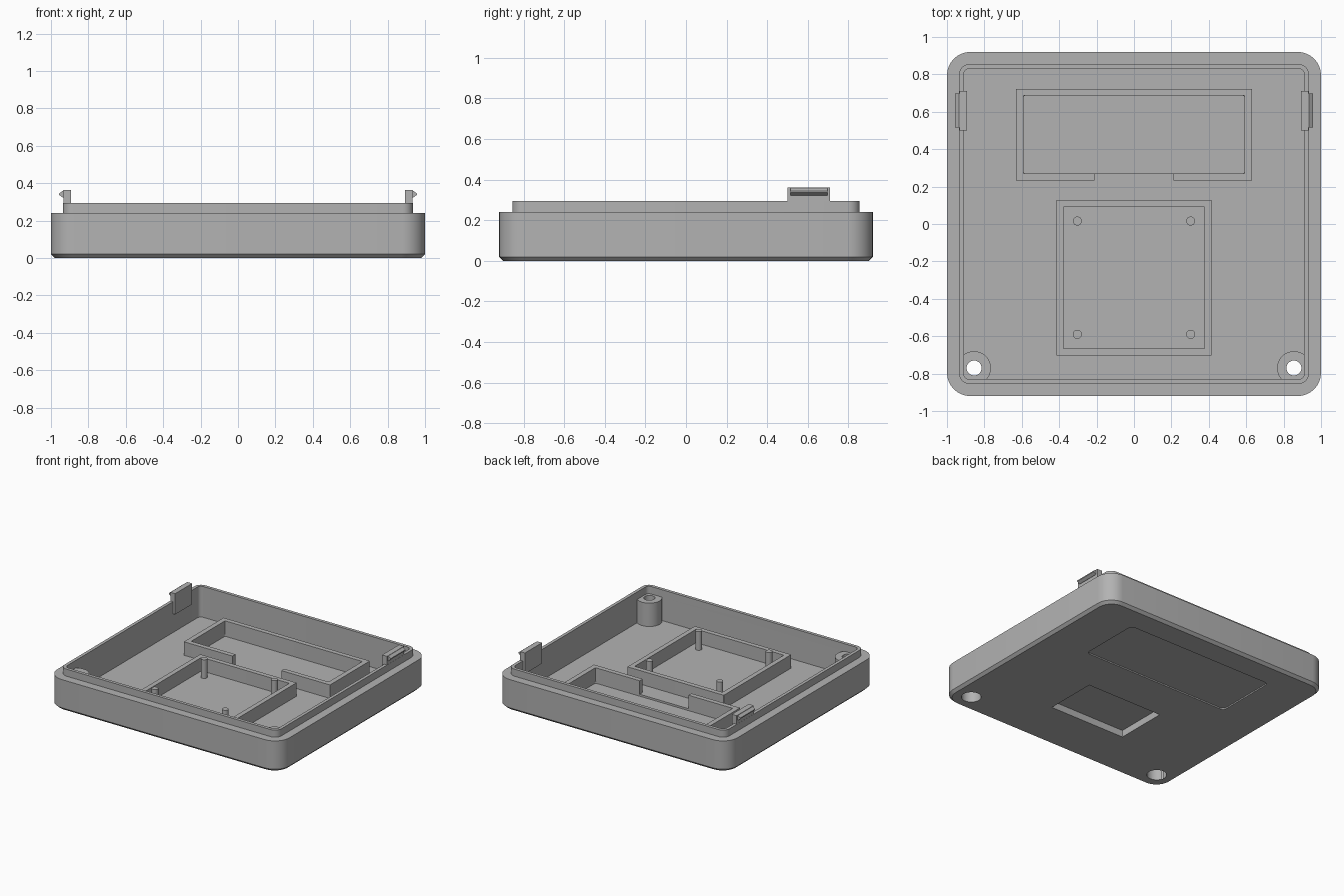
import bpy, bmesh, math

cube = bpy.data.objects.get("Cube")
if cube:
    bpy.data.objects.remove(cube, do_unlink=True)

grey = bpy.data.materials.new("plain_grey")
grey.use_nodes = True
colour = (0.45, 0.45, 0.45, 1)
grey.diffuse_color = colour
grey.node_tree.nodes["Principled BSDF"].inputs["Base Color"].default_value = colour

FLOOR = 0.055
SHOULDER = 0.24
LIP = 0.295


def make_object(name, bm):
    bmesh.ops.recalc_face_normals(bm, faces=bm.faces)
    mesh = bpy.data.meshes.new(name)
    bm.to_mesh(mesh)
    bm.free()
    mesh.materials.append(grey)
    obj = bpy.data.objects.new(name, mesh)
    bpy.context.collection.objects.link(obj)
    return obj


def rounded_ring(bm, hx, hy, radius, z, cy=0, steps=8):
    """One loop of vertices around a rounded rectangle."""
    verts = []
    for k, (sx, sy) in enumerate([(1, 1), (-1, 1), (-1, -1), (1, -1)]):
        for i in range(steps + 1):
            a = math.pi / 2 * (k + i / steps)
            verts.append(bm.verts.new((sx * (hx - radius) + radius * math.cos(a),
                                       cy + sy * (hy - radius) + radius * math.sin(a), z)))
    return verts


def loft(name, rings, cy=0, closed=False):
    """Skin rounded rectangles (half x, half y, radius, z); cap or close the ends."""
    bm = bmesh.new()
    loops = [rounded_ring(bm, *r, cy=cy) for r in rings]
    pairs = list(zip(loops, loops[1:]))
    if closed:
        pairs.append((loops[-1], loops[0]))
    else:
        bm.faces.new(loops[0])
        bm.faces.new(loops[-1])
    for a, b in pairs:
        for i in range(len(a)):
            j = (i + 1) % len(a)
            bm.faces.new((a[i], a[j], b[j], b[i]))
    return make_object(name, bm)


def block(name, hx, hy, z0, z1, cy, radius=0.002):
    return loft(name, [(hx, hy, radius, z0), (hx, hy, radius, z1)], cy)


def wall_frame(name, outer, inner, z0, z1, cy):
    r = 0.002
    return loft(name, [(*outer, r, z0), (*outer, r, z1), (*inner, r, z1), (*inner, r, z0)],
                cy, closed=True)


def cylinder(name, radius, x, y, z0, z1):
    bm = bmesh.new()
    bmesh.ops.create_cone(bm, cap_ends=True, segments=40, radius1=radius,
                          radius2=radius, depth=z1 - z0)
    bmesh.ops.translate(bm, vec=(x, y, (z0 + z1) / 2), verts=bm.verts)
    return make_object(name, bm)


def combine(target, tool, operation):
    mod = target.modifiers.new(operation, "BOOLEAN")
    mod.operation = operation
    mod.solver = "EXACT"
    mod.object = tool
    bpy.context.view_layer.objects.active = target
    bpy.ops.object.modifier_apply(modifier=mod.name)
    bpy.data.objects.remove(tool, do_unlink=True)


# Tray: chamfered base, shoulder, thin lip and hollow inside
tray = loft("tray", [
    (0.98, 0.90, 0.11, 0), (1, 0.92, 0.125, 0.02), (1, 0.92, 0.125, SHOULDER),
    (0.935, 0.855, 0.055, SHOULDER), (0.935, 0.855, 0.055, LIP),
    (0.91, 0.83, 0.03, LIP), (0.91, 0.83, 0.03, FLOOR)])

# Screw bosses with through holes and counterbores
for side in (-1, 1):
    spot = (side * 0.855, -0.77)
    combine(tray, cylinder("boss", 0.09, *spot, 0.03, SHOULDER - 0.003), "UNION")
    combine(tray, cylinder("screw_hole", 0.04, *spot, -0.1, 0.4), "DIFFERENCE")
    combine(tray, cylinder("counterbore", 0.07, *spot, -0.1, 0.1), "DIFFERENCE")

# Recesses in the underside and the sunken window floor
DISPLAY_Y, BOARD_Y = 0.478, -0.287
combine(tray, block("label_recess", 0.63, 0.245, -0.1, 0.01, DISPLAY_Y, 0.03), "DIFFERENCE")
combine(tray, block("cover_recess", 0.325, 0.205, -0.1, FLOOR - 0.002, -0.31), "DIFFERENCE")
combine(tray, block("window_recess", 0.592, 0.208, 0.04, 0.1, DISPLAY_Y, 0.012), "DIFFERENCE")

# Display frame with a gap in its front wall
display_frame = wall_frame("display_frame", (0.63, 0.245), (0.592, 0.208),
                           FLOOR - 0.005, 0.16, DISPLAY_Y)
combine(display_frame, block("cable_gap", 0.21, 0.06, 0, 0.3, 0.25), "DIFFERENCE")

# Circuit board frame and its four pegs
board_frame = wall_frame("board_frame", (0.415, 0.415), (0.378, 0.378),
                         FLOOR - 0.001, 0.16, BOARD_Y)
pegs = [cylinder("board_peg", 0.024, sx * 0.303, BOARD_Y + sy * 0.303, FLOOR - 0.001, 0.2)
        for sx in (-1, 1) for sy in (-1, 1)]


def extrude_profile(name, profile, y0, y1):
    bm = bmesh.new()
    face = bm.faces.new([bm.verts.new((x, y0, z)) for x, z in profile])
    new = bmesh.ops.extrude_face_region(bm, geom=[face])["geom"]
    bmesh.ops.translate(bm, vec=(0, y1 - y0, 0),
                        verts=[v for v in new if isinstance(v, bmesh.types.BMVert)])
    return make_object(name, bm)


# Snap clips on both sides: an arm and a pointed catch
clips = []
for side, label in ((1, "left"), (-1, "right")):
    arm = [(0.892, 0.2), (0.934, 0.2), (0.934, 0.362), (0.892, 0.362)]
    catch = [(0.93, 0.322), (0.936, 0.322), (0.956, 0.337), (0.956, 0.345),
             (0.936, 0.36), (0.93, 0.36)]
    for part, profile, y0, y1 in (("arm", arm, 0.5, 0.71), ("catch", catch, 0.515, 0.697)):
        clips.append(extrude_profile(f"{label}_clip_{part}",
                                     [(side * x, z) for x, z in profile], y0, y1))

# Smooth the curved walls while keeping edges crisp
bpy.ops.object.select_all(action="DESELECT")
for obj in [tray, display_frame, board_frame, *pegs, *clips]:
    obj.select_set(True)
bpy.context.view_layer.objects.active = tray
bpy.ops.object.shade_smooth_by_angle(angle=math.radians(30))
